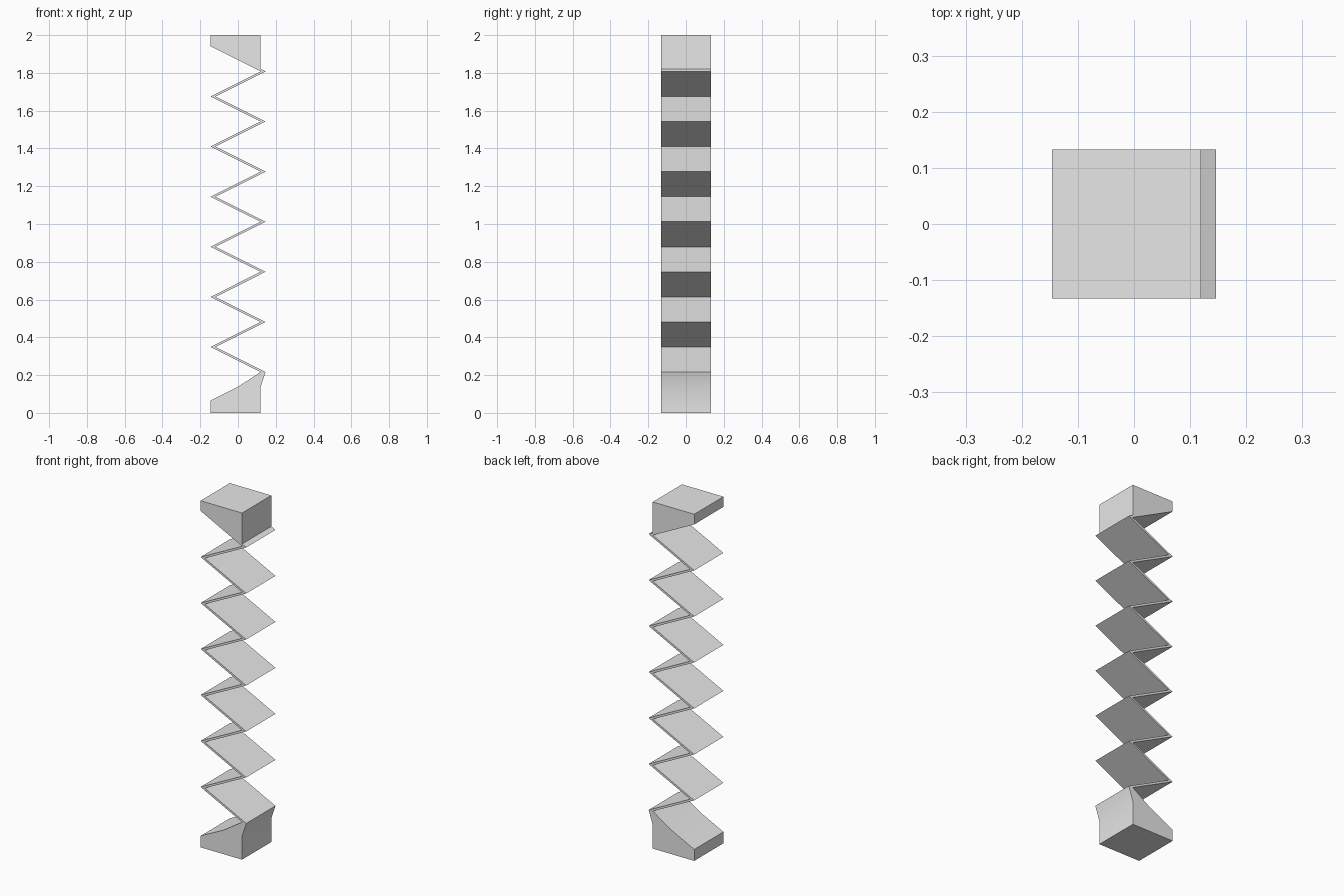
import bpy
import bmesh

if "Cube" in bpy.data.objects:
    bpy.data.objects.remove(bpy.data.objects["Cube"], do_unlink=True)

DEPTH = 0.133        # half depth of every part
REACH = 0.1325       # centre line of the folds
HALF = 0.0133        # half of the strip's sideways thickness
LOW, HIGH, FOLDS = 0.216, 1.808, 12
INNER, OUTER = REACH - HALF, REACH + HALF

grey = bpy.data.materials.new("plain grey")
grey.use_nodes = True
grey.diffuse_color = (0.8, 0.8, 0.8, 1)
grey.node_tree.nodes["Principled BSDF"].inputs["Base Color"].default_value = (0.8, 0.8, 0.8, 1)


def finish(name, bm):
    """Turn a bmesh into a named grey object."""
    bmesh.ops.recalc_face_normals(bm, faces=bm.faces)
    mesh = bpy.data.meshes.new(name)
    bm.to_mesh(mesh)
    bm.free()
    mesh.materials.append(grey)
    obj = bpy.data.objects.new(name, mesh)
    bpy.context.collection.objects.link(obj)
    return obj


def extrude_faces(name, points, faces):
    """Extrude flat x-z faces from front to back."""
    bm = bmesh.new()
    verts = [bm.verts.new((x, -DEPTH, z)) for x, z in points]
    front = [bm.faces.new([verts[i] for i in face]) for face in faces]
    result = bmesh.ops.extrude_face_region(bm, geom=front, use_keep_orig=True)
    moved = [g for g in result["geom"] if isinstance(g, bmesh.types.BMVert)]
    bmesh.ops.translate(bm, verts=moved, vec=(0, 2 * DEPTH, 0))
    return finish(name, bm)


# Folded strip: one slanted panel per fold
points = []
for i in range(FOLDS + 1):
    z = LOW + (HIGH - LOW) * i / FOLDS
    x = REACH if i % 2 == 0 else -REACH
    points += [(x - HALF, z), (x + HALF, z)]
panels = [(2 * i, 2 * i + 1, 2 * i + 3, 2 * i + 2) for i in range(FOLDS)]
extrude_faces("folded_strip", points, panels)

# Upper wedge with the small lip where the strip leaves it
cap = [(-OUTER, 2), (-OUTER, 1.941), (INNER, HIGH), (OUTER, HIGH),
       (INNER, HIGH + HALF), (INNER, 2)]
extrude_faces("top_block", cap, [range(len(cap))])

# Lower wedge with a softly bent ramp and flared right side
base = [(-OUTER, 0), (INNER, 0), (INNER, 0.135), (OUTER, LOW),
        (INNER, LOW), (0.003, 0.14), (-OUTER, 0.066)]
block = extrude_faces("bottom_block", base, [range(len(base))])
bpy.ops.object.select_all(action="DESELECT")
block.select_set(True)
bpy.context.view_layer.objects.active = block
bpy.ops.object.shade_smooth_by_angle()
